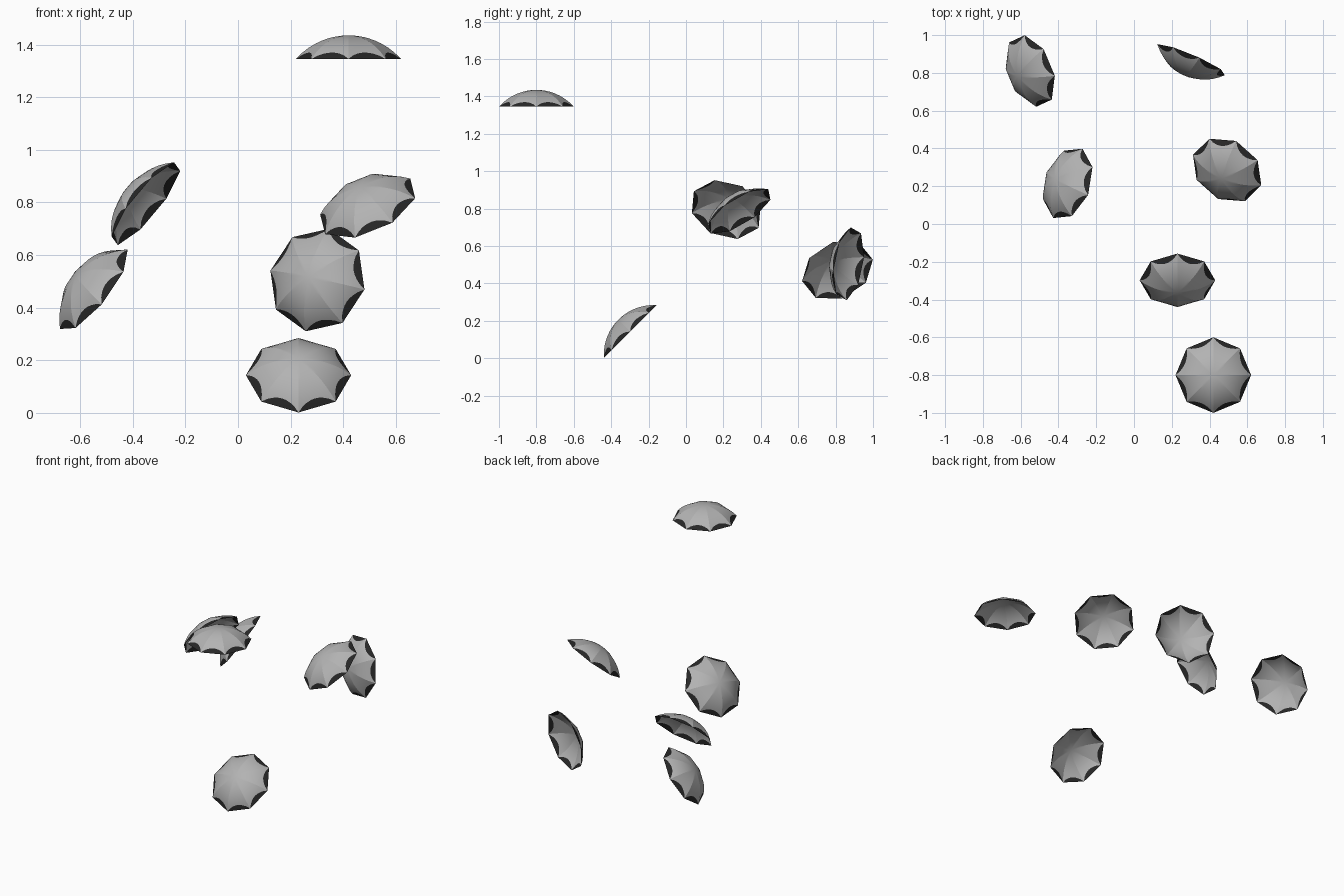
import bpy, bmesh, math
from mathutils import Vector, Matrix

if "Cube" in bpy.data.objects:
    bpy.data.objects.remove(bpy.data.objects["Cube"])

R, H = 0.2, 0.09           # canopy radius and height
GORES, RINGS, CUTS = 8, 8, 8
SPHERE = (R * R + H * H) / (2 * H)


def material(name, v):
    m = bpy.data.materials.new(name)
    m.diffuse_color = (v, v, v, 1)
    m.use_nodes = True
    m.node_tree.nodes["Principled BSDF"].inputs["Base Color"].default_value = m.diffuse_color
    return m


def rib(t, angle):
    """Point on a curved rib, t = 0 at the tip and 1 at the rim."""
    r = R * t
    z = math.sqrt(SPHERE ** 2 - r * r) - (SPHERE - H)
    return Vector((r * math.cos(angle), r * math.sin(angle), z))


def canopy_mesh():
    bm = bmesh.new()
    for g in range(GORES):
        a0, a1 = (2 * math.pi * (g + k) / GORES for k in (0, 1))

        def point(t, s):
            return bm.verts.new(rib(t, a0).lerp(rib(t, a1), s))

        rows = []
        for i in range(RINGS + 2):
            row = []
            for j in range(CUTS + 1):
                s = j / CUTS
                # the cloth ends in a scallop, the trim fills out to the straight rim
                scallop = 1 - 0.125 * math.sin(math.pi * s) ** 0.7
                t = 1 if i > RINGS else scallop * i / RINGS
                row.append(point(t, s))
            rows.append(row)
        for i in range(RINGS + 1):
            for j in range(CUTS):
                f = bm.faces.new((rows[i][j], rows[i + 1][j], rows[i + 1][j + 1], rows[i][j + 1]))
                f.material_index = 1 if i == RINGS else 0
    bmesh.ops.remove_doubles(bm, verts=bm.verts, dist=1e-5)
    for f in bm.faces:
        f.smooth = True
    # crisp seams along the ribs
    for e in bm.edges:
        if len(e.link_faces) == 2 and e.calc_face_angle() > math.radians(12):
            e.smooth = False
    me = bpy.data.meshes.new("canopy")
    bm.to_mesh(me)
    bm.free()
    me.materials.append(material("grey cloth", 0.45))
    me.materials.append(material("dark trim", 0.02))
    return me


# rim centre, direction of the tip, direction of one rim corner
CANOPIES = [
    ((0.42, -0.80, 1.345), (0, 0, 1), (1, 0, 0)),
    ((0.23, -0.298, 0.143), (0, -1, 1), (1, 0, 0)),
    ((0.302, 0.87, 0.505), (-0.39, -0.91, 0.14), (0.179, -0.082, -0.036)),
    ((0.493, 0.286, 0.785), (-0.35, -0.49, 0.776), (0.177, -0.079, 0.031)),
    ((-0.35, 0.215, 0.795), (-0.74, 0.25, 0.60), (0.105, -0.06, 0.153)),
    ((-0.548, 0.81, 0.47), (-0.75, -0.30, 0.59), (0.128, -0.025, 0.15)),
]

mesh = canopy_mesh()
for n, (centre, tip, corner) in enumerate(CANOPIES, 1):
    z = Vector(tip).normalized()
    x = Vector(corner)
    x = (x - z * x.dot(z)).normalized()
    y = z.cross(x)
    ob = bpy.data.objects.new(f"umbrella_canopy_{n}", mesh)
    ob.matrix_world = Matrix.Translation(centre) @ Matrix((x, y, z)).transposed().to_4x4()
    bpy.context.collection.objects.link(ob)
